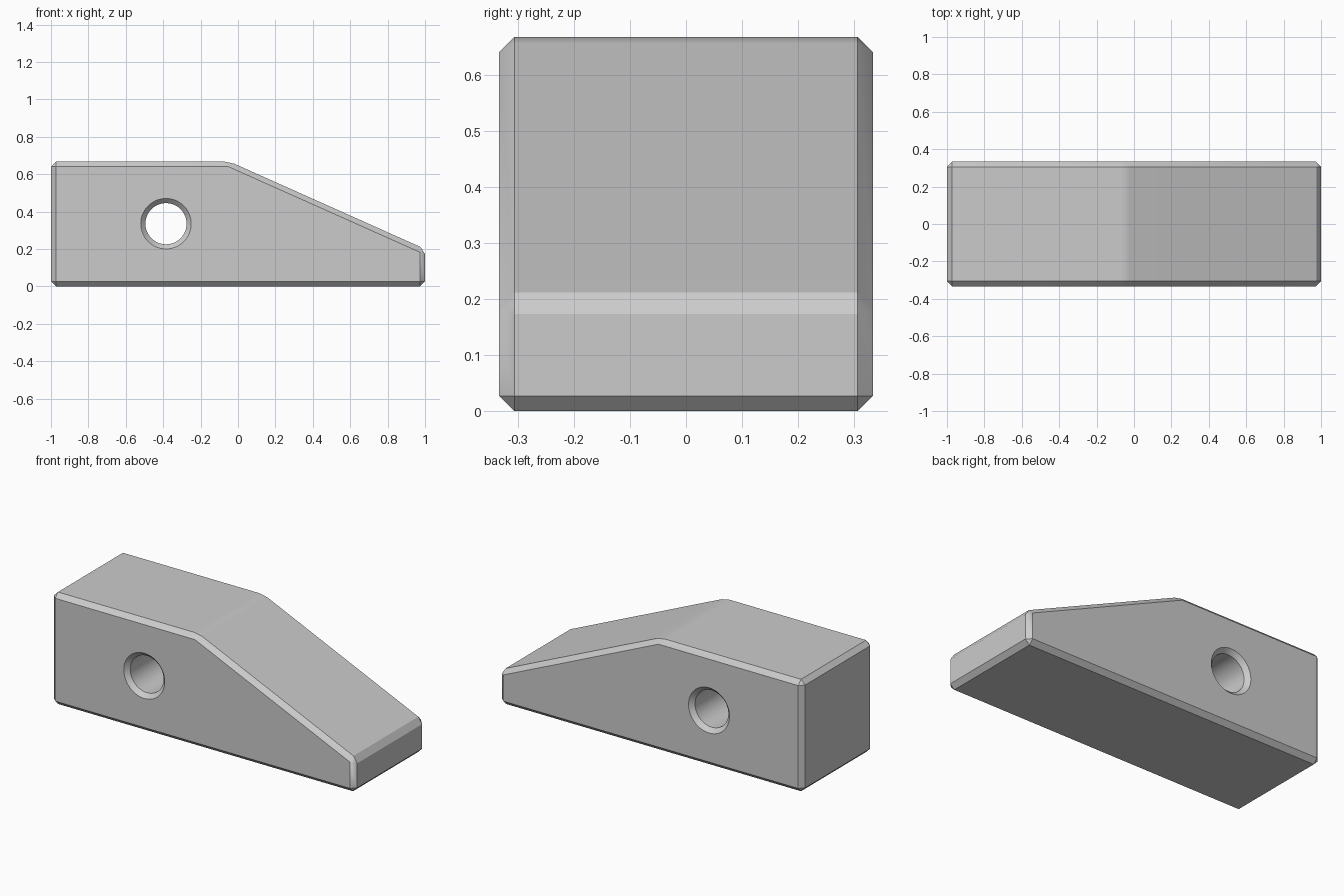
import bpy
import bmesh
import math

if "Cube" in bpy.data.objects:
    bpy.data.objects.remove(bpy.data.objects["Cube"], do_unlink=True)

HALF = 0.333          # half the block's width
CHAMFER = 0.027
HOLE_X, HOLE_Z, HOLE_R = -0.385, 0.335, 0.11

gray = bpy.data.materials.new("light gray")
gray.use_nodes = True
color = (0.6, 0.6, 0.6, 1)
gray.diffuse_color = color
gray.node_tree.nodes["Principled BSDF"].inputs["Base Color"].default_value = color


def mesh_object(name, bm):
    bmesh.ops.recalc_face_normals(bm, faces=bm.faces)
    mesh = bpy.data.meshes.new(name)
    bm.to_mesh(mesh)
    bm.free()
    mesh.materials.append(gray)
    obj = bpy.data.objects.new(name, mesh)
    bpy.context.collection.objects.link(obj)
    return obj


def apply_modifier(obj, mod):
    bpy.ops.object.select_all(action="DESELECT")
    obj.select_set(True)
    bpy.context.view_layer.objects.active = obj
    bpy.ops.object.modifier_apply(modifier=mod.name)


# Sloped block: side profile extruded across the width
profile = [(-1, 0), (1, 0), (1, 0.2), (-0.045, 0.667), (-1, 0.667)]
bm = bmesh.new()
side = bm.faces.new([bm.verts.new((x, -HALF, z)) for x, z in profile])
ext = bmesh.ops.extrude_face_region(bm, geom=[side])
verts = [v for v in ext["geom"] if isinstance(v, bmesh.types.BMVert)]
bmesh.ops.translate(bm, verts=verts, vec=(0, 2 * HALF, 0))
block = mesh_object("wedge_block", bm)

# Chamfer on every edge
bevel = block.modifiers.new("chamfer", "BEVEL")
bevel.width = CHAMFER
bevel.segments = 1
bevel.limit_method = "NONE"
apply_modifier(block, bevel)

# Cutter for the cross hole, flared at both mouths
flare = 0.025
overrun = 0.05
rings = [(-HALF - overrun, HOLE_R + flare + overrun), (-HALF + flare, HOLE_R),
         (HALF - flare, HOLE_R), (HALF + overrun, HOLE_R + flare + overrun)]
SIDES = 64
bm = bmesh.new()
loops = []
for y, r in rings:
    angles = [math.tau * i / SIDES for i in range(SIDES)]
    loops.append([bm.verts.new((HOLE_X + r * math.cos(a), y, HOLE_Z + r * math.sin(a)))
                  for a in angles])
for a, b in zip(loops, loops[1:]):
    for i in range(SIDES):
        j = (i + 1) % SIDES
        bm.faces.new((a[i], a[j], b[j], b[i]))
bm.faces.new(loops[0])
bm.faces.new(loops[-1])
cutter = mesh_object("hole_cutter", bm)
cutter.hide_render = True

# Cut the hole, then drop the cutter
cut = block.modifiers.new("hole", "BOOLEAN")
cut.operation = "DIFFERENCE"
cut.solver = "EXACT"
cut.object = cutter
apply_modifier(block, cut)
bpy.data.objects.remove(cutter, do_unlink=True)

# Smooth hole wall and ridge, crisp chamfers
bpy.ops.object.shade_smooth_by_angle(angle=math.radians(30))
weighted = block.modifiers.new("weighted_normals", "WEIGHTED_NORMAL")
weighted.keep_sharp = True
